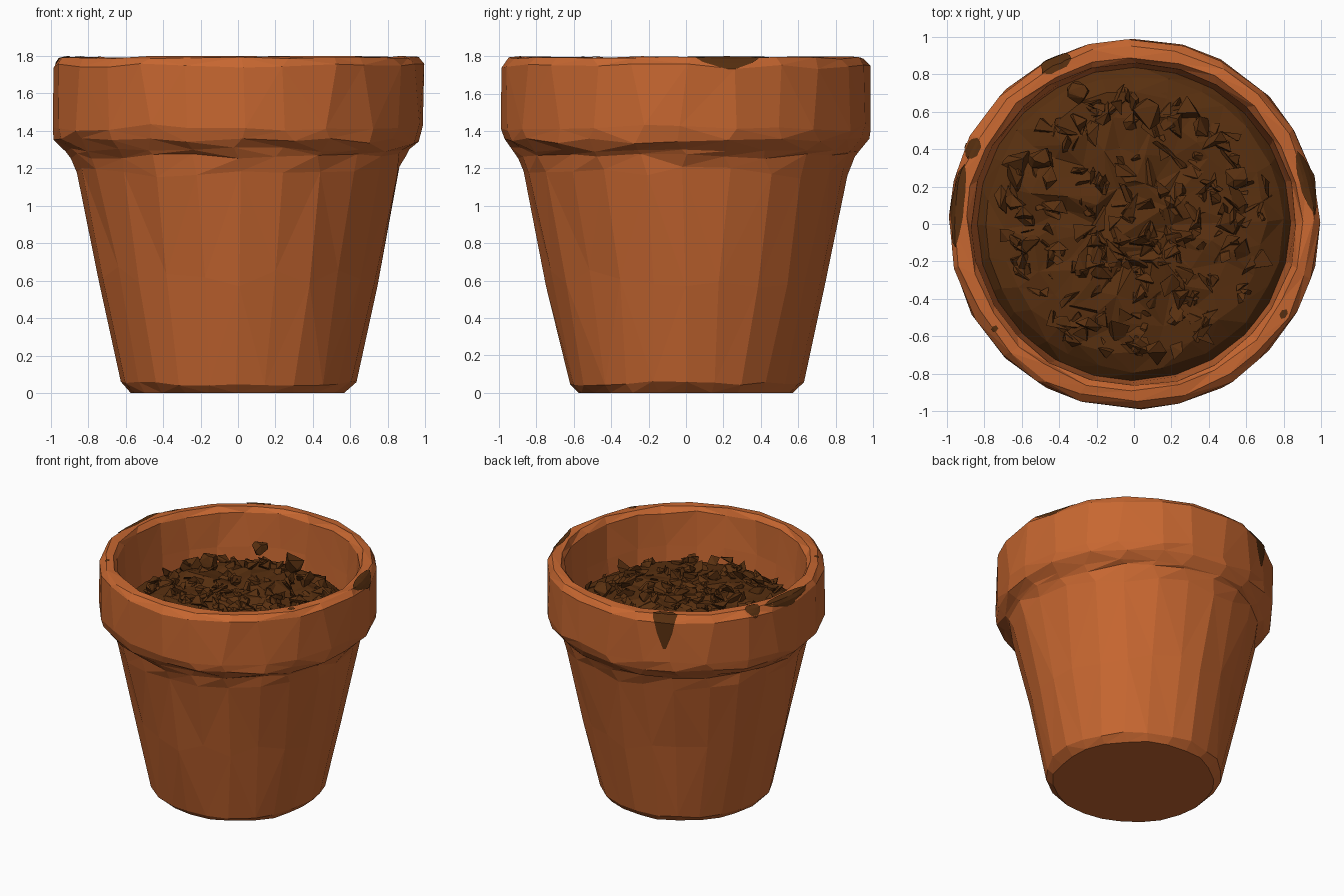
import bpy, bmesh, math, random
from mathutils import Vector, Euler
from mathutils.bvhtree import BVHTree

if "Cube" in bpy.data.objects:
    bpy.data.objects.remove(bpy.data.objects["Cube"])

random.seed(7)


def material(name, rgb):
    m = bpy.data.materials.new(name)
    m.diffuse_color = (*rgb, 1)
    m.use_nodes = True
    m.node_tree.nodes["Principled BSDF"].inputs["Base Color"].default_value = m.diffuse_color
    return m


CLAY = material("terracotta", (0.57, 0.135, 0.03))
SOIL = material("soil_brown", (0.098, 0.029, 0.005))


def finish(bm, name, mat, normals=True):
    if normals:
        bmesh.ops.recalc_face_normals(bm, faces=bm.faces)
    me = bpy.data.meshes.new(name)
    bm.to_mesh(me)
    me.materials.append(mat)
    ob = bpy.data.objects.new(name, me)
    bpy.context.collection.objects.link(ob)
    return ob


def lathe(bm, profile, seg):
    """Revolve (radius, height, radius jitter, height jitter, turn jitter) rows."""
    rings = []
    for r, z, jr, jz, jt in profile:
        ring = []
        for i in range(seg):
            a = 2 * math.pi * (i + random.uniform(-jt, jt)) / seg
            rr = r + random.uniform(-jr, jr)
            ring.append(bm.verts.new((rr * math.cos(a), rr * math.sin(a),
                                      z + random.uniform(-jz, jz))))
        rings.append(ring)
    for lo, hi in zip(rings, rings[1:]):
        for i in range(seg):
            j = (i + 1) % seg
            bm.faces.new((lo[i], lo[j], hi[j], hi[i]))
    return rings


# Pot: hand-made faceted clay shell with a thick rim
bm = bmesh.new()
rings = lathe(bm, [
    (0.575, 0.0, 0.012, 0.0, 0.1),
    (0.625, 0.05, 0.008, 0.012, 0.12),
    (0.745, 0.62, 0.006, 0.06, 0.12),
    (0.868, 1.18, 0.008, 0.035, 0.12),
    (0.892, 1.265, 0.012, 0.015, 0.15),
    (0.925, 1.30, 0.014, 0.012, 0.2),
    (0.978, 1.35, 0.012, 0.018, 0.2),
    (0.99, 1.42, 0.005, 0.02, 0.15),
    (0.99, 1.745, 0.006, 0.015, 0.15),
    (0.955, 1.79, 0.012, 0.006, 0.2),
    (0.895, 1.795, 0.008, 0.005, 0.2),
    (0.865, 1.755, 0.006, 0.012, 0.15),
    (0.85, 1.5, 0.004, 0.01, 0.1),
    (0.83, 1.27, 0.0, 0.0, 0.0),
], 24)
bm.faces.new(rings[0])
bm.faces.new(rings[-1])
bmesh.ops.recalc_face_normals(bm, faces=bm.faces)
bmesh.ops.triangulate(bm, faces=[f for f in bm.faces if len(f.verts) == 4])
surface = BVHTree.FromBMesh(bm)
finish(bm, "clay_pot", CLAY)

# Rim chips: thin dark patches hugging the rim
OVER = [(0.915, 1.81), (0.945, 1.80), (0.975, 1.78), (1.0, 1.74), (1.0, 1.66), (1.0, 1.54)]
EDGE = [(0.915, 1.81), (0.935, 1.80), (0.96, 1.79), (0.98, 1.77), (1.0, 1.73)]
SPOT = [(0.915, 1.81), (0.935, 1.80), (0.95, 1.79)]
CHIPS = [
    (116, OVER, (0.05, 0.1, 0.09, 0.07, 0.06, 0.01)),
    (174, EDGE, (0.06, 0.17, 0.25, 0.2, 0.03)),
    (155, EDGE, (0.03, 0.06, 0.06, 0.05, 0.01)),
    (14, EDGE, (0.05, 0.14, 0.19, 0.14, 0.02)),
    (-31, SPOT, (0.015, 0.03, 0.015)),
    (217, SPOT, (0.01, 0.018, 0.01)),
]
bm = bmesh.new()
for deg, path, widths in CHIPS:
    rows = []
    for (r, z), w in zip(path, widths):
        row = []
        for k in range(9):
            a = math.radians(deg) + w * (k / 4 - 1) * random.uniform(0.9, 1.1)
            p, n, _, _ = surface.find_nearest(Vector((r * math.cos(a), r * math.sin(a), z)))
            row.append(bm.verts.new(p + n * 0.006))
        rows.append(row)
    for lo, hi in zip(rows, rows[1:]):
        for k in range(8):
            bm.faces.new((lo[k], hi[k], hi[k + 1], lo[k + 1]))
finish(bm, "rim_chips", SOIL, normals=False)

# Soil bed: low rough mound
bm = bmesh.new()
rings = lathe(bm, [
    (0.848, 1.33, 0.0, 0.008, 0.1),
    (0.79, 1.40, 0.012, 0.015, 0.3),
    (0.70, 1.445, 0.02, 0.02, 0.3),
    (0.56, 1.46, 0.03, 0.03, 0.3),
    (0.40, 1.47, 0.03, 0.03, 0.3),
    (0.22, 1.475, 0.02, 0.03, 0.2),
], 28)
bm.faces.new(rings[-1])
bmesh.ops.triangulate(bm, faces=bm.faces[:])
finish(bm, "soil_bed", SOIL)


def crumb(bm, centre, size, points):
    """Angular lump: hull of a few random points."""
    rot = Euler([random.uniform(-0.5, 0.5), random.uniform(-0.5, 0.5),
                 random.uniform(0, 6.28)]).to_matrix()
    verts = []
    for _ in range(points):
        d = Vector([random.gauss(0, 1) for _ in range(3)]).normalized()
        d = Vector((d.x * size[0], d.y * size[1], d.z * size[2]))
        verts.append(bm.verts.new(rot @ d + Vector(centre)))
    res = bmesh.ops.convex_hull(bm, input=verts)
    loose = {g for g in res["geom_interior"] if isinstance(g, bmesh.types.BMVert)}
    bmesh.ops.delete(bm, geom=list(loose), context='VERTS')


# Soil crumbs: scattered shards over the mound
bm = bmesh.new()
for _ in range(270):
    r, a = 0.71 * math.sqrt(random.random()), random.uniform(0, 2 * math.pi)
    s = random.uniform(0.05, 0.11)
    crumb(bm, (r * math.cos(a), r * math.sin(a), 1.475 - 0.03 * r + random.uniform(-0.01, 0.02)),
          (s, s * 0.6, s * 0.6), random.choice((5, 6, 7)))
finish(bm, "soil_crumbs", SOIL)

# Soil clods: a few bigger lumps standing proud
bm = bmesh.new()
for x, y, z, s in [(-0.3, 0.7, 1.53, 0.065), (0.06, 0.58, 1.56, 0.095),
                   (-0.5, 0.35, 1.51, 0.07), (0.55, 0.25, 1.5, 0.07)]:
    crumb(bm, (x, y, z), (s, s, s * 0.85), 14)
finish(bm, "soil_clods", SOIL)
